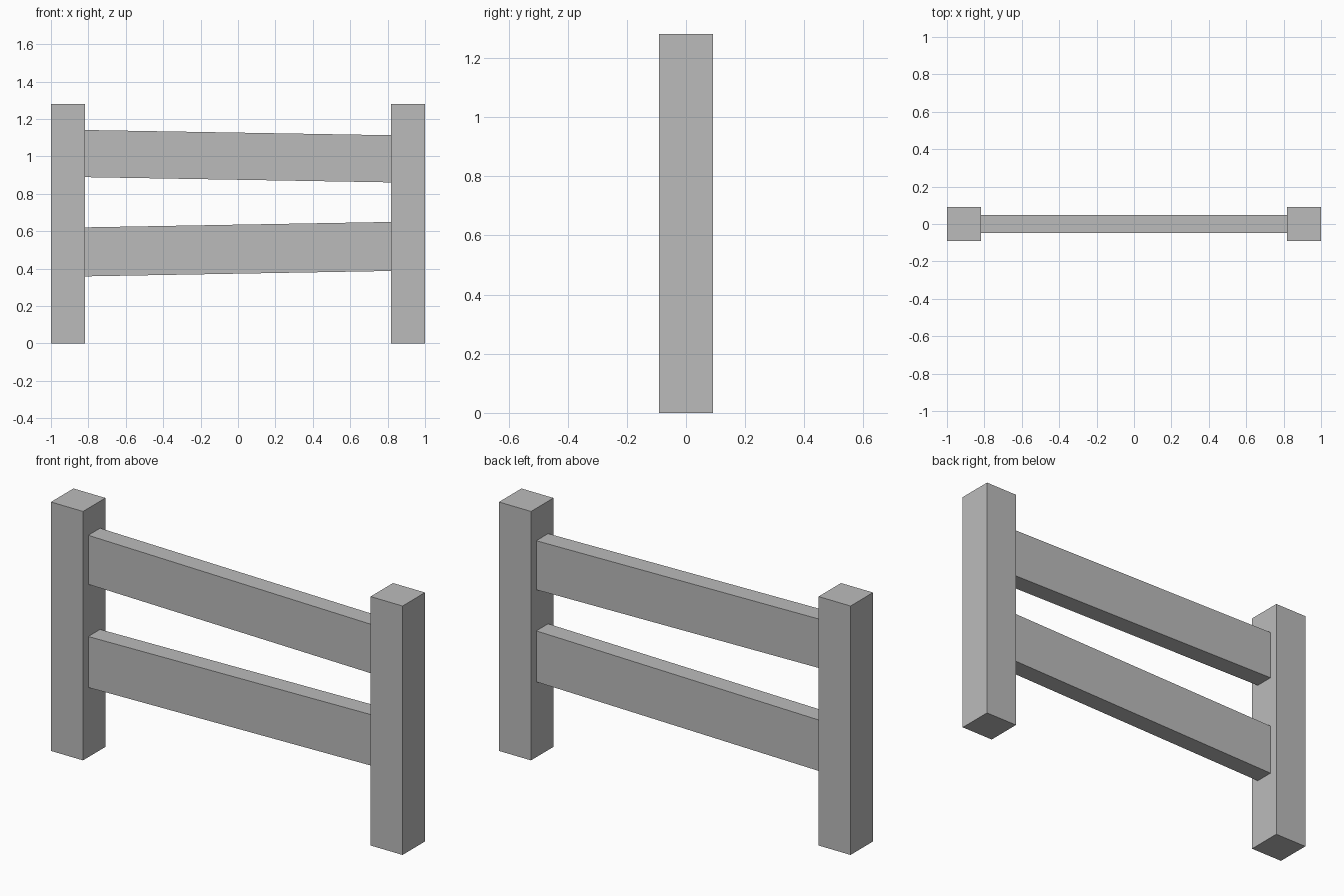
import bpy
import bmesh

default_cube = bpy.data.objects.get("Cube")
if default_cube:
    bpy.data.objects.remove(default_cube, do_unlink=True)

# Single grey finish
grey = bpy.data.materials.new("grey")
grey.use_nodes = True
colour = (0.5, 0.5, 0.5, 1)
grey.diffuse_color = colour
grey.node_tree.nodes["Principled BSDF"].inputs["Base Color"].default_value = colour

POST_HEIGHT = 1.28
POST_HALF = 0.091
POST_X = 1 - POST_HALF
SPAN = POST_X - POST_HALF
RAIL_HALF_DEPTH = 0.048


def beam(name, x, half_x, half_y, z_low, z_high, rise=0):
    """Box from z_low to z_high at mid length; its +x end is higher by rise."""
    bm = bmesh.new()
    bmesh.ops.create_cube(bm, size=2)
    for v in bm.verts:
        z = z_high if v.co.z > 0 else z_low
        v.co = (v.co.x * half_x, v.co.y * half_y, z + v.co.x * rise / 2)
    mesh = bpy.data.meshes.new(name)
    bm.to_mesh(mesh)
    bm.free()
    mesh.materials.append(grey)
    obj = bpy.data.objects.new(name, mesh)
    obj.location.x = x
    bpy.context.collection.objects.link(obj)
    return obj


# Upright posts
for side, sign in (("left", 1), ("right", -1)):
    beam(side + "_post", sign * POST_X, POST_HALF, POST_HALF, 0, POST_HEIGHT)

# Slightly tilted rails between the posts
beam("upper_rail", 0, SPAN, RAIL_HALF_DEPTH, 0.875, 1.127, -0.028)
beam("lower_rail", 0, SPAN, RAIL_HALF_DEPTH, 0.373, 0.635, 0.029)
